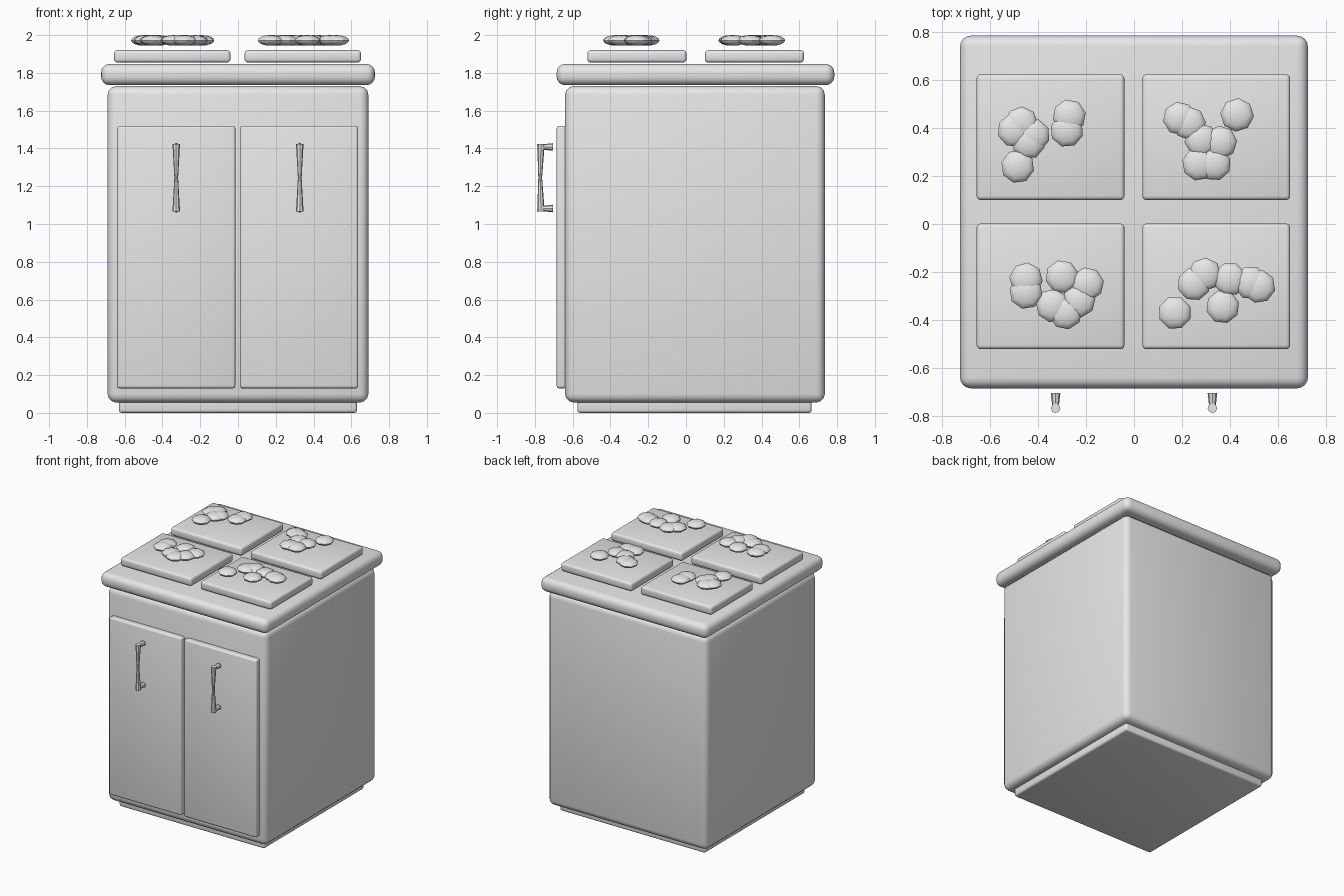
import bpy
import bmesh
import math
import random
from mathutils import Matrix, Vector

random.seed(4)

cube = bpy.data.objects.get("Cube")
if cube:
    bpy.data.objects.remove(cube, do_unlink=True)

# One plain grey for the whole model
grey = bpy.data.materials.new("plain_grey")
grey.use_nodes = True
colour = (0.8, 0.8, 0.8, 1)
grey.diffuse_color = colour
grey.node_tree.nodes["Principled BSDF"].inputs["Base Color"].default_value = colour


def add_object(name, bm, smooth_angle=None):
    """Turn a bmesh into a named, coloured object."""
    mesh = bpy.data.meshes.new(name)
    bmesh.ops.recalc_face_normals(bm, faces=bm.faces)
    bm.to_mesh(mesh)
    bm.free()
    mesh.materials.append(grey)
    obj = bpy.data.objects.new(name, mesh)
    bpy.context.collection.objects.link(obj)
    if smooth_angle:
        bpy.ops.object.select_all(action="DESELECT")
        obj.select_set(True)
        bpy.context.view_layer.objects.active = obj
        bpy.ops.object.shade_smooth_by_angle(angle=math.radians(smooth_angle))
    return obj


def rounded_box(name, low, high, radius, segments=3):
    """Box between two corners with all edges rounded."""
    low, high = Vector(low), Vector(high)
    bm = bmesh.new()
    bmesh.ops.create_cube(bm, size=1)
    bmesh.ops.scale(bm, vec=high - low, verts=bm.verts)
    bmesh.ops.translate(bm, vec=(low + high) / 2, verts=bm.verts)
    bmesh.ops.bevel(bm, geom=bm.edges[:], offset=radius, segments=segments,
                    profile=0.5, affect="EDGES", clamp_overlap=True)
    return add_object(name, bm, 40)


def add_rod(bm, start, end, r_start, r_end):
    """Tapered rod between two points."""
    start, end = Vector(start), Vector(end)
    axis = end - start
    turn = axis.to_track_quat("Z", "Y").to_matrix().to_4x4()
    bmesh.ops.create_cone(bm, cap_ends=True, segments=8, radius1=r_start,
                          radius2=r_end, depth=axis.length,
                          matrix=Matrix.Translation((start + end) / 2) @ turn)


# Cabinet: plinth, body and worktop
rounded_box("plinth", (-0.63, -0.575, 0), (0.63, 0.665, 0.1), 0.015)
rounded_box("cabinet_body", (-0.69, -0.64, 0.055), (0.69, 0.735, 1.73), 0.045)
rounded_box("worktop", (-0.725, -0.685, 1.735), (0.725, 0.785, 1.847), 0.045, 4)

# Doors with pinched handles standing off their fronts
for side, x in (("right", -0.327), ("left", 0.323)):
    rounded_box(side + "_door", (x - 0.313, -0.685, 0.13),
                (x + 0.313, -0.63, 1.52), 0.014)
    hx = math.copysign(0.327, x)
    bm = bmesh.new()
    waist = (hx, -0.772, 1.245)
    for z, out in ((1.408, 1), (1.082, -1)):
        corner = (hx, -0.768, z)
        add_rod(bm, waist, (hx, -0.768, z + out * 0.015), 0.01, 0.02)
        add_rod(bm, corner, (hx, -0.705, z), 0.013, 0.02)
    add_object(side + "_handle", bm, 30)

# Burner plates, each carrying a cluster of flattened pebbles
clusters = {
    "back_right": [(-.47, .42), (-.5, .39), (-.42, .37), (-.44, .34),
                   (-.27, .45), (-.28, .39), (-.485, .24)],
    "back_left": [(.19, .44), (.23, .42), (.43, .455), (.28, .35),
                  (.36, .34), (.27, .25), (.335, .25)],
    "front_right": [(-.45, -.23), (-.45, -.285), (-.3, -.22), (-.195, -.25),
                    (-.23, -.32), (-.34, -.34), (-.285, -.37)],
    "front_left": [(.17, -.37), (.295, -.21), (.25, -.25), (.4, -.23),
                   (.37, -.345), (.485, -.245), (.52, -.26)],
}
for place, centres in clusters.items():
    x = -0.348 if "right" in place else 0.343
    y = 0.362 if "back" in place else -0.26
    rounded_box(place + "_plate", (x - 0.308, y - 0.262, 1.855),
                (x + 0.308, y + 0.262, 1.92), 0.017)
    bm = bmesh.new()
    for px, py in centres:
        matrix = (Matrix.Translation((px, py, 1.972))
                  @ Matrix.Rotation(random.uniform(0, math.pi), 4, "Z")
                  @ Matrix.Diagonal((1, 1, 0.4, 1)))
        bmesh.ops.create_uvsphere(bm, u_segments=8, v_segments=8,
                                  radius=0.07, matrix=matrix)
    add_object(place + "_pebbles", bm, 35)
